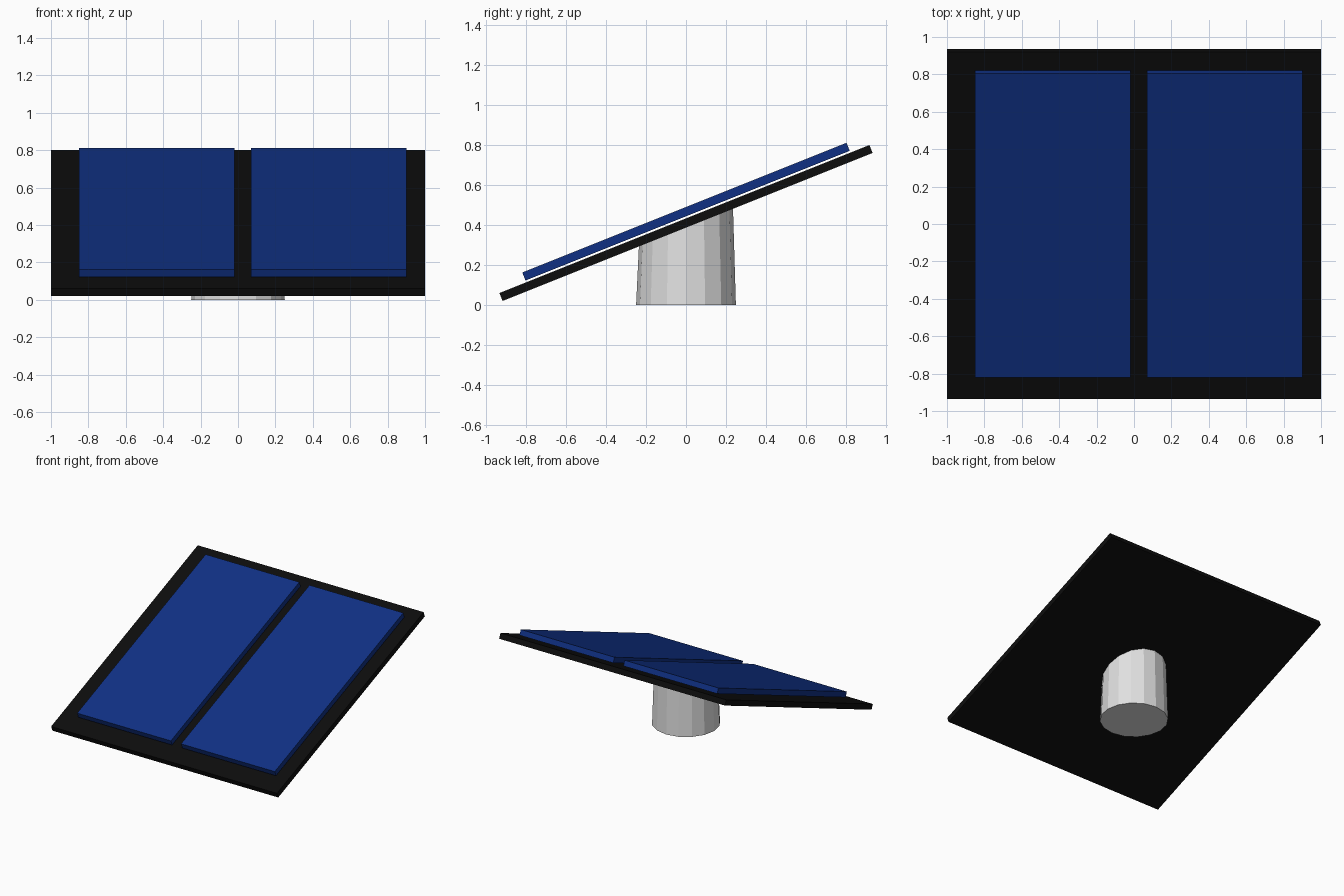
import bpy
import bmesh
import math
from mathutils import Matrix

default = bpy.data.objects.get("Cube")
if default:
    bpy.data.objects.remove(default, do_unlink=True)

TILT = math.atan(0.4)
PIVOT_Z = 0.41
THICK = 0.043


def material(name, rgb):
    mat = bpy.data.materials.new(name)
    mat.use_nodes = True
    mat.diffuse_color = (*rgb, 1)
    mat.node_tree.nodes["Principled BSDF"].inputs["Base Color"].default_value = (*rgb, 1)
    return mat


def add_object(name, bm, mat):
    mesh = bpy.data.meshes.new(name)
    bm.to_mesh(mesh)
    bm.free()
    mesh.materials.append(mat)
    obj = bpy.data.objects.new(name, mesh)
    bpy.context.collection.objects.link(obj)
    return obj


def tilted_slab(name, x, width, length, lift, mat):
    """Box centred on x, raised by lift along the tilted normal."""
    bm = bmesh.new()
    bmesh.ops.create_cube(bm, size=1, matrix=Matrix.Diagonal((width, length, THICK, 1)))
    obj = add_object(name, bm, mat)
    rot = Matrix.Rotation(TILT, 4, 'X')
    obj.matrix_world = (Matrix.Translation((0, 0, PIVOT_Z)) @ rot
                        @ Matrix.Translation((x, 0, lift)))
    return obj


black = material("frame black", (0.004, 0.004, 0.004))
blue = material("panel blue", (0.005, 0.03, 0.23))
grey = material("stand light grey", (0.75, 0.75, 0.75))

# Backing board
tilted_slab("backing_board", 0, 2.0, 1.997, 0, black)

# Two panels floating just above the board
for name, x in (("right_panel", -0.435), ("left_panel", 0.485)):
    panel = tilted_slab(name, x, 0.83, 1.75, 0.053, blue)
    panel.location.y = 0
    panel.location.z = 0.467

# Faceted, slightly tapered stand with its top sheared to meet the board
bm = bmesh.new()
bmesh.ops.create_cone(bm, cap_ends=True, segments=16, radius1=0.25, radius2=0.235, depth=1)
for v in bm.verts:
    v.co.z = 0 if v.co.z < 0 else PIVOT_Z + math.tan(TILT) * v.co.y
add_object("stand", bm, grey)
